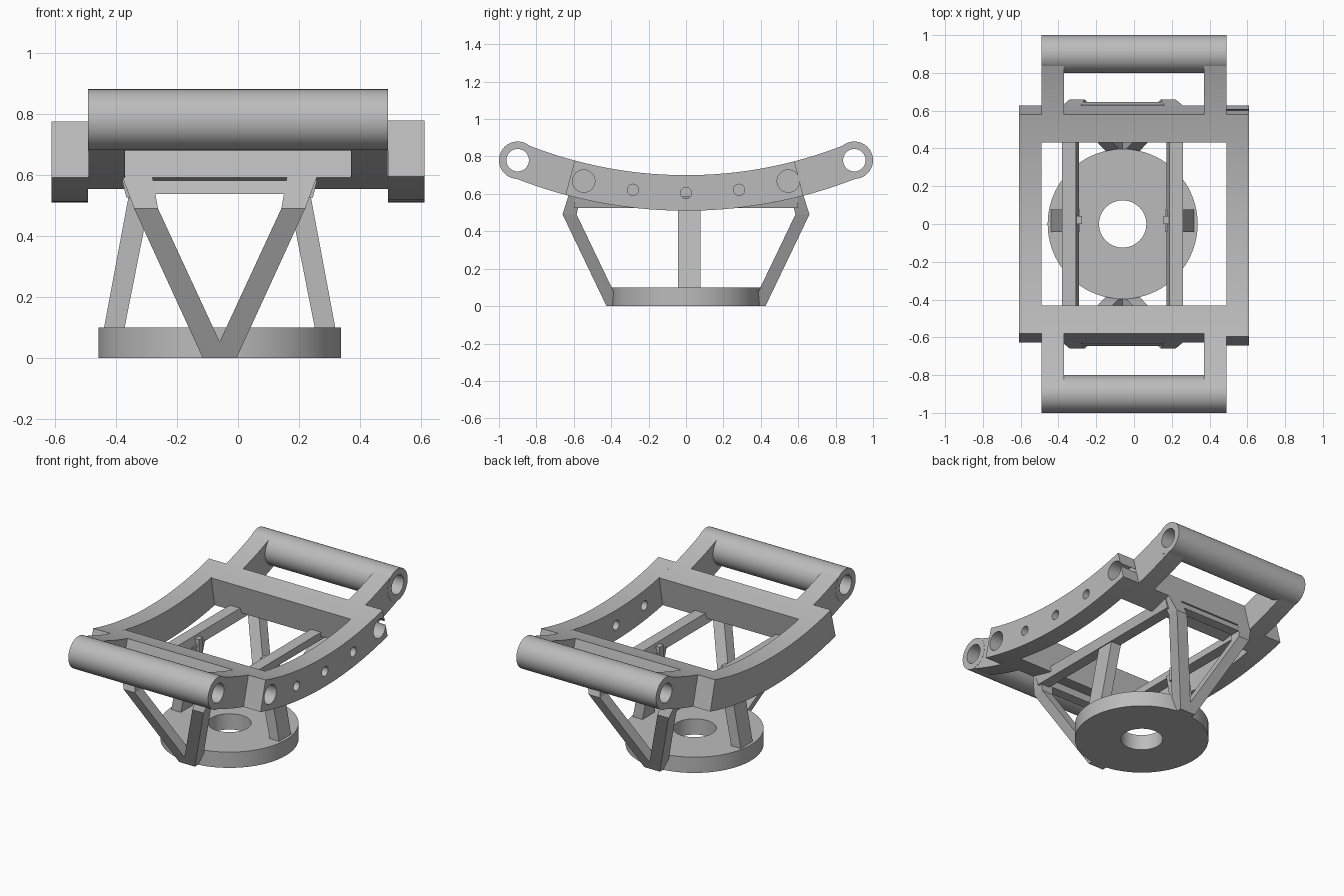
import bpy
from math import sin, cos, pi, radians

if "Cube" in bpy.data.objects:
    bpy.data.objects.remove(bpy.data.objects["Cube"])

grey = bpy.data.materials.new("plain_grey")
grey.use_nodes = True
grey.diffuse_color = (0.5, 0.5, 0.5, 1)
grey.node_tree.nodes["Principled BSDF"].inputs["Base Color"].default_value = (0.5, 0.5, 0.5, 1)

ARC_Z = 3.0                  # centre height of the frame's curvature
R_TOP, R_LOW = 2.3, 2.49     # upper and lower arc radii
R_MID = (R_TOP + R_LOW) / 2
MID_X = -0.06                # the stand sits a little off centre


def make(name, verts, faces):
    mesh = bpy.data.meshes.new(name)
    mesh.from_pydata(verts, [], faces)
    mesh.materials.append(grey)
    obj = bpy.data.objects.new(name, mesh)
    bpy.context.collection.objects.link(obj)
    return obj


def loft(name, rings):
    """Solid through a list of equal-length rings."""
    n = len(rings[0])
    verts = [p for ring in rings for p in ring]
    faces = [(k * n + i, k * n + (i + 1) % n, (k + 1) * n + (i + 1) % n, (k + 1) * n + i)
             for k in range(len(rings) - 1) for i in range(n)]
    faces += [tuple(reversed(range(n))), tuple(range(len(verts) - n, len(verts)))]
    return fix(make(name, verts, faces))


def fix(obj):
    import bmesh
    bm = bmesh.new()
    bm.from_mesh(obj.data)
    bmesh.ops.recalc_face_normals(bm, faces=bm.faces)
    bm.to_mesh(obj.data)
    bm.free()
    return obj


def smooth(obj):
    obj.data.shade_smooth()
    obj.data.set_sharp_from_angle(angle=radians(30))


def rect(x0, x1, y0, y1, z):
    return [(x0, y0, z), (x1, y0, z), (x1, y1, z), (x0, y1, z)]


def on_arc(r, deg):
    return r * sin(radians(deg)), ARC_Z - r * cos(radians(deg))


def band(name, x0, x1, a0, a1, steps=20):
    """Piece of the curved frame between two angles."""
    angles = [a0 + (a1 - a0) * i / steps for i in range(steps + 1)]
    outline = [on_arc(R_TOP, a) for a in angles] + [on_arc(R_LOW, a) for a in reversed(angles)]
    return loft(name, [[(x, y, z) for y, z in outline] for x in (x0, x1)])


def rod(name, x0, x1, y, z, r, n=48):
    return loft(name, [[(x, y + r * cos(2 * pi * i / n), z + r * sin(2 * pi * i / n))
                        for i in range(n)] for x in (x0, x1)])


def cut(obj, cutter):
    mod = obj.modifiers.new("cut", "BOOLEAN")
    mod.operation, mod.solver, mod.object = "DIFFERENCE", "EXACT", cutter
    bpy.context.view_layer.update()
    deps = bpy.context.evaluated_depsgraph_get()
    mesh = bpy.data.meshes.new_from_object(obj.evaluated_get(deps))
    obj.modifiers.clear()
    obj.data = mesh
    bpy.data.objects.remove(cutter)


# Curved side rails; only the left one is drilled
right_rail = band("right_rail", -0.61, -0.49, -14.6, 14.6)
left_rail = band("left_rail", 0.49, 0.61, -15, 14.6)
for deg, r in ((-13.2, 0.06), (-6.8, 0.03), (0, 0.03), (6.8, 0.03), (13.2, 0.06)):
    y, z = on_arc(R_MID, deg)
    cut(left_rail, rod("cutter", 0.45, 0.65, y, z, r, 32))
for rail in (right_rail, left_rail):
    smooth(rail)

# Cross members, handle arms and hollow handle bars at both ends
for side, end in ((-1, "front"), (1, "back")):
    smooth(band(end + "_cross_member", -0.49, 0.49, side * 10.8, side * 14.6, 4))
    y, z = side * 0.9, 0.78
    bar = rod(end + "_handle_bar", -0.49, 0.49, y, z, 0.1, 64)
    cut(bar, rod("cutter", -0.6, 0.6, y, z, 0.06))
    smooth(bar)
    for sx, hand in ((-1, "right"), (1, "left")):
        arm = band(f"{end}_{hand}_handle_arm", *sorted((sx * 0.37, sx * 0.489)),
                   side * 14.6, side * 22, 8)
        cut(arm, rod("cutter", -0.6, 0.6, y, z, 0.061))
        smooth(arm)

# Ring base, turned as a closed profile
n = 96
profile = [(0.125, 0), (0.397, 0), (0.397, 0.1), (0.125, 0.1)]
verts = [(MID_X + r * cos(2 * pi * i / n), r * sin(2 * pi * i / n), z)
         for i in range(n) for r, z in profile]
faces = [(i * 4 + j, i * 4 + (j + 1) % 4, (i + 1) % n * 4 + (j + 1) % 4, (i + 1) % n * 4 + j)
         for i in range(n) for j in range(4)]
smooth(fix(make("ring_base", verts, faces)))


# Truss stand, mirrored about its own middle
def stand_rect(sx, sy, x0, x1, y0, y1, z):
    return rect(MID_X + sx * x0, MID_X + sx * x1, sy * y0, sy * y1, z)


for sx, hand in ((-1, "right"), (1, "left")):
    for sy, end in ((-1, "front"), (1, "back")):
        # sloping strut with its bevelled top corner
        loft(f"{end}_{hand}_strut", [
            stand_rect(sx, sy, -0.025, 0.055, 0.35, 0.425, 0),
            stand_rect(sx, sy, 0.202, 0.28, 0.585, 0.66, 0.49),
            stand_rect(sx, sy, 0.22, 0.318, 0.56, 0.628, 0.592)])
    # long beam under the frame
    loft(hand + "_long_beam", [
        stand_rect(sx, 1, 0.232, 0.305, -0.6, 0.6, 0.525),
        stand_rect(sx, 1, 0.248, 0.32, -0.6, 0.6, 0.585)])
    # side post and its small top tab
    loft(hand + "_post", [
        stand_rect(sx, 1, 0.315, 0.382, -0.042, 0.077, 0.08),
        stand_rect(sx, 1, 0.225, 0.297, -0.042, 0.077, 0.535)])
    loft(hand + "_post_tab", [
        stand_rect(sx, 1, 0.215, 0.26, 0, 0.042, z) for z in (0.48, 0.57)])

# Bars joining the strut tops, just below the cross members
for sy, end in ((-1, "front"), (1, "back")):
    loft(end + "_top_bar", [
        stand_rect(1, sy, -0.24, 0.24, 0.58, 0.645, 0.537),
        stand_rect(1, sy, -0.24, 0.24, 0.57, 0.63, 0.581)])
